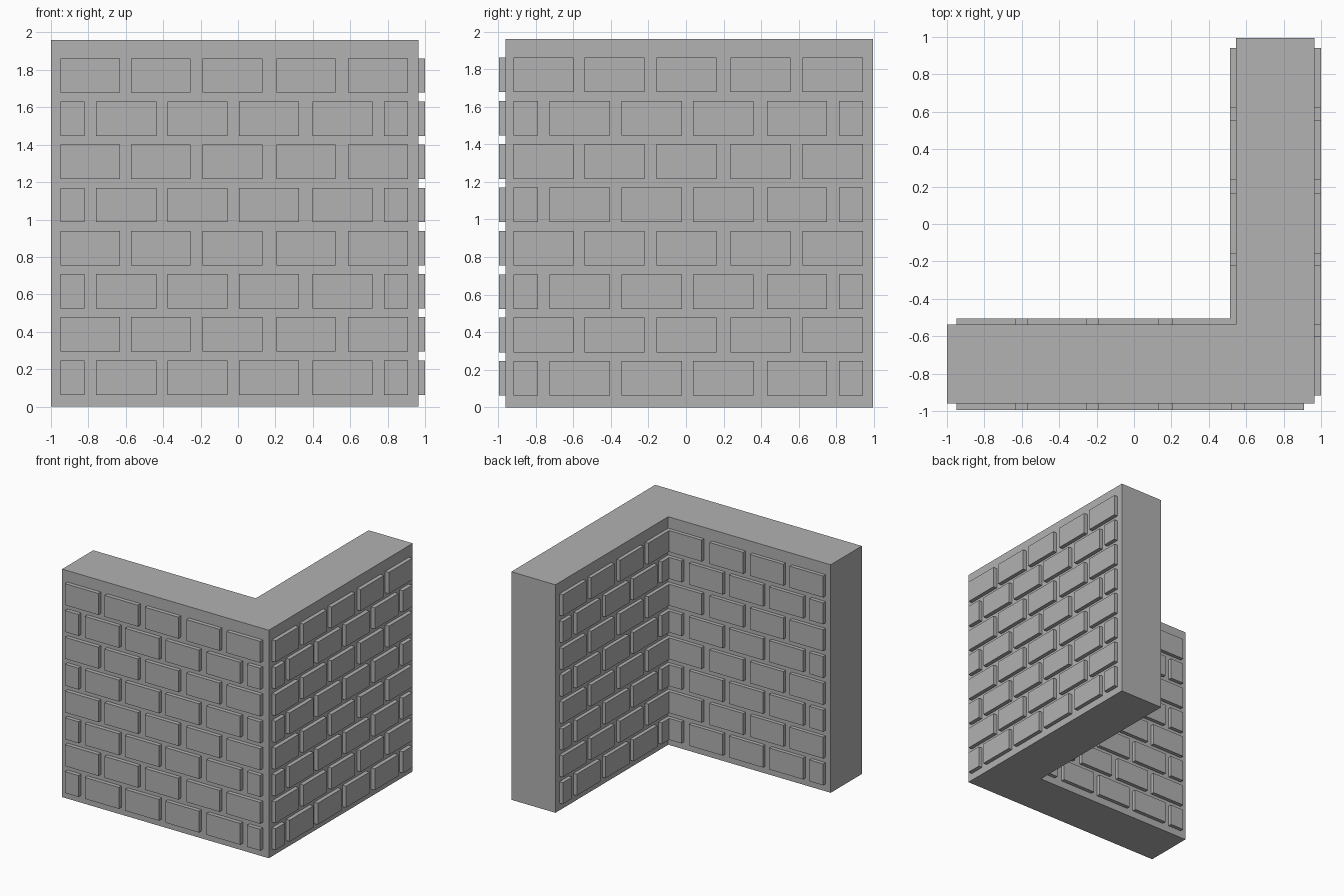
import bpy
import bmesh

if "Cube" in bpy.data.objects:
    bpy.data.objects.remove(bpy.data.objects["Cube"])

# Wall outline and brick layout
X0, X1 = -1.0, 0.965
Y0, Y1 = -0.96, 0.995
IX, IY = 0.545, -0.537        # inner corner
TOP = 1.96
DEPTH = 0.035                 # how far bricks stand out
SINK = 0.01                   # how far bricks sit inside the wall
ROWS, ROW_Z, PITCH, BRICK_H = 8, 0.063, 0.2307, 0.184
SHIFT = 0.033                 # side wall courses against front wall courses

# Start and end of every brick along a course
SHORT_ENDS = [(-0.95, -0.82), (-0.76, -0.437), (-0.377, -0.055),
              (0.005, 0.325), (0.397, 0.718), (0.78, 0.908)]
FULL_BRICKS = [(-0.95, -0.632), (-0.572, -0.255), (-0.19, 0.13),
               (0.205, 0.522), (0.588, 0.908)]

stone = bpy.data.materials.new("grey stone")
stone.diffuse_color = (0.445, 0.445, 0.445, 1)
stone.use_nodes = True
stone.node_tree.nodes["Principled BSDF"].inputs["Base Color"].default_value = stone.diffuse_color


def finish(name, bm):
    bmesh.ops.recalc_face_normals(bm, faces=bm.faces)
    mesh = bpy.data.meshes.new(name)
    bm.to_mesh(mesh)
    bm.free()
    mesh.materials.append(stone)
    bpy.context.collection.objects.link(bpy.data.objects.new(name, mesh))


def add_box(bm, lo, hi):
    verts = bmesh.ops.create_cube(bm, size=1)["verts"]
    for v in verts:
        v.co = [(a + b) / 2 + c * (b - a) for a, b, c in zip(lo, hi, v.co)]


def brick_face(name, along_x, near, far, shift=0.0, low=-9.0, high=9.0):
    """Courses of bricks on one wall face, cut off at the inner corner."""
    bm = bmesh.new()
    for row in range(ROWS):
        z = ROW_Z + row * PITCH
        for a, b in (FULL_BRICKS if row % 2 else SHORT_ENDS):
            a, b = max(a + shift, low), min(b + shift, high)
            if b - a < 0.01:
                continue
            if along_x:
                add_box(bm, (a, near, z), (b, far, z + BRICK_H))
            else:
                add_box(bm, (near, a, z), (far, b, z + BRICK_H))
    finish(name, bm)


# L-shaped corner wall
bm = bmesh.new()
outline = [(X0, Y0), (X1, Y0), (X1, Y1), (IX, Y1), (IX, IY), (X0, IY)]
base = bm.faces.new([bm.verts.new((x, y, 0)) for x, y in outline])
raised = bmesh.ops.extrude_face_region(bm, geom=[base])["geom"]
for v in raised:
    if isinstance(v, bmesh.types.BMVert):
        v.co.z = TOP
finish("corner_wall", bm)

# Bricks on the outer and inner faces
brick_face("front_bricks", True, Y0 - DEPTH, Y0 + SINK)
brick_face("side_bricks", False, X1 - SINK, X1 + DEPTH, SHIFT)
brick_face("inner_front_bricks", True, IY - SINK, IY + DEPTH - 0.003, high=IX)
brick_face("inner_side_bricks", False, IX - DEPTH + 0.003, IX + SINK, SHIFT, low=IY)
